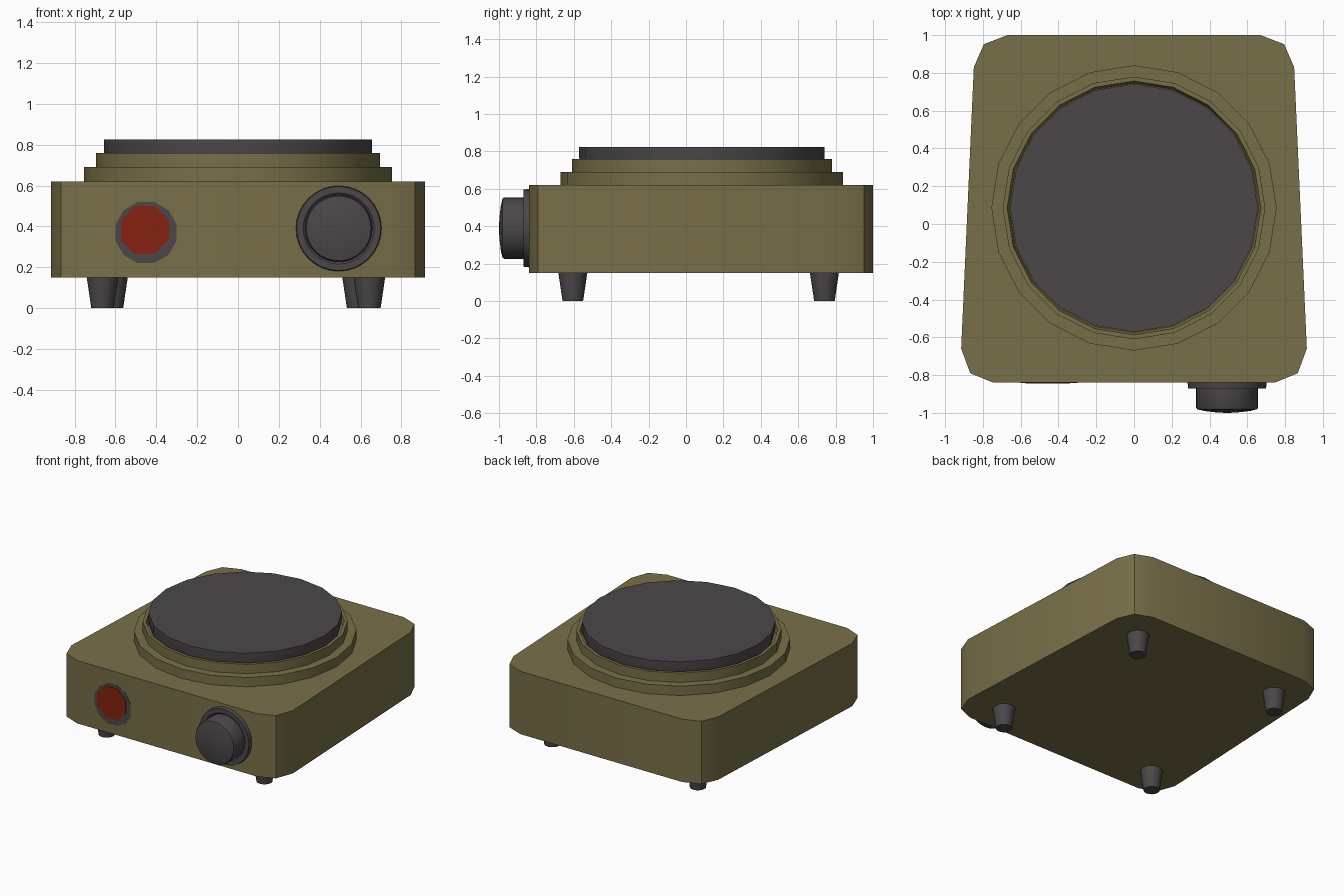
import bpy, bmesh, math
from mathutils import Matrix, Vector

if "Cube" in bpy.data.objects:
    bpy.data.objects.remove(bpy.data.objects["Cube"])


def material(name, rgb):
    m = bpy.data.materials.new(name)
    m.diffuse_color = (*rgb, 1)
    m.use_nodes = True
    m.node_tree.nodes["Principled BSDF"].inputs["Base Color"].default_value = m.diffuse_color
    return m


OLIVE = material("olive enamel", (0.19, 0.16, 0.066))
GREY = material("dark grey", (0.072, 0.064, 0.066))
RED = material("lamp red", (0.24, 0.016, 0.005))


def finish(name, bm, mat, loc=(0, 0, 0)):
    bmesh.ops.remove_doubles(bm, verts=bm.verts, dist=1e-5)
    bmesh.ops.recalc_face_normals(bm, faces=bm.faces)
    me = bpy.data.meshes.new(name)
    bm.to_mesh(me)
    bm.free()
    me.materials.append(mat)
    ob = bpy.data.objects.new(name, me)
    ob.location = loc
    bpy.context.collection.objects.link(ob)
    bpy.ops.object.select_all(action='DESELECT')
    ob.select_set(True)
    bpy.context.view_layer.objects.active = ob
    bpy.ops.object.shade_smooth_by_angle(angle=math.radians(35))
    return ob


def lathe(name, profile, sides, mat, loc, facing_front=False, turn=0.0):
    """Revolve (radius, height) points; ends are capped. Height runs along z, or -y."""
    bm = bmesh.new()
    rings = []
    for r, h in profile:
        rings.append([bm.verts.new((r * math.sin(turn + 2 * math.pi * i / sides),
                                    r * math.cos(turn + 2 * math.pi * i / sides), h))
                      for i in range(sides)])
    for a, b in zip(rings, rings[1:]):
        for i in range(sides):
            j = (i + 1) % sides
            bm.faces.new((a[i], a[j], b[j], b[i]))
    bm.faces.new(rings[0])
    bm.faces.new(rings[-1])
    if facing_front:
        bm.transform(Matrix.Rotation(math.pi / 2, 4, 'X'))
    return finish(name, bm, mat, loc)


# Body: tapered plan with chamfered, smoothed corners
half = [(0.745, -0.84), (0.867, -0.79), (0.915, -0.66),
        (0.848, 0.83), (0.795, 0.952), (0.67, 1.0)]
plan = half + [(-x, y) for x, y in reversed(half)]
bm = bmesh.new()
base = bm.faces.new([bm.verts.new((x, y, 0.15)) for x, y in plan])
top = bmesh.ops.extrude_face_region(bm, geom=[base], use_keep_orig=True)["geom"]
bmesh.ops.translate(bm, vec=Vector((0, 0, 0.47)),
                    verts=[v for v in top if isinstance(v, bmesh.types.BMVert)])
finish("body", bm, OLIVE)

# Stepped collar and hot plate
lathe("plate_collar", [(0.755, 0.615), (0.755, 0.69), (0.695, 0.69), (0.695, 0.76),
                       (0.672, 0.76), (0.66, 0.72)], 20, OLIVE, (0, 0.085, 0))
lathe("hot_plate", [(0.645, 0.715), (0.656, 0.765), (0.656, 0.825)], 20, GREY, (0, 0.085, 0))

# Control knob with its backing flange
knob_at = (0.493, -0.84, 0.39)
lathe("knob_flange", [(0.21, -0.005), (0.206, 0.03), (0.174, 0.03), (0.165, 0.022)],
      32, GREY, knob_at, True)
lathe("knob", [(0.164, 0.015), (0.164, 0.132), (0.158, 0.141), (0.12, 0.15), (0.06, 0.157),
               (0.01, 0.16)], 32, GREY, knob_at, True)

# Indicator lamp: thin bezel and octagonal lens
lathe("lamp_bezel", [(0.155, -0.005), (0.155, 0.002)], 12, GREY,
      (-0.45, -0.84, 0.37), True, math.pi / 12)
lathe("lamp_lens", [(0.127, 0), (0.127, 0.005)], 8, RED,
      (-0.456, -0.84, 0.382), True, math.pi / 8)

# Tapered feet
for name, x, y in (("front_left_foot", -0.663, -0.605), ("front_right_foot", 0.643, -0.605),
                   ("back_left_foot", -0.617, 0.74), ("back_right_foot", 0.588, 0.74)):
    lathe(name, [(0.055, 0), (0.078, 0.155)], 16, GREY, (x, y, 0))
